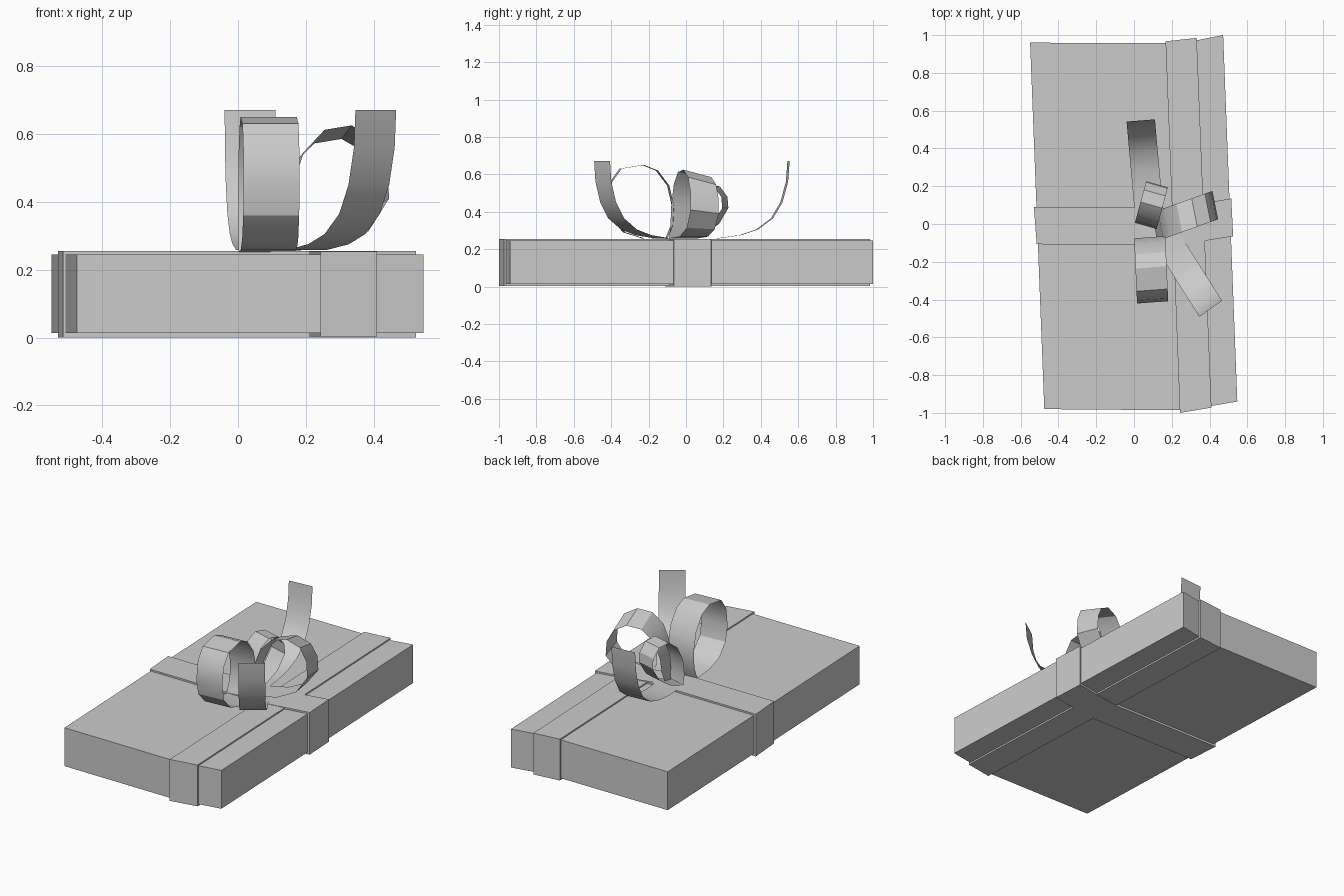
import bpy
from mathutils import Vector


def make(name, verts, faces):
    mesh = bpy.data.meshes.new(name)
    mesh.from_pydata(verts, [], faces)
    mesh.update()
    ob = bpy.data.objects.new(name, mesh)
    bpy.context.collection.objects.link(ob)
    return ob


def prism(name, outline, z0, z1):
    """Extrude a clockwise outline (seen from above) between two heights."""
    n = len(outline)
    verts = [(x, y, z0) for x, y in outline] + [(x, y, z1) for x, y in outline]
    faces = [tuple(range(n)), tuple(range(2 * n - 1, n - 1, -1))]
    faces += [(i, i + n, (i + 1) % n + n, (i + 1) % n) for i in range(n)]
    return make(name, verts, faces)


def strip(name, profile, origin, heading, across, lean=0.0):
    """Ribbon strip: profile of (distance, z) swept across its width.
    Lean tips the strip's width as it rises above the lid."""
    o, d, w = Vector(origin), Vector(heading), Vector(across) / 2
    verts, faces = [], []
    for t, z in profile:
        c = o + d * t
        dz = lean * min(1.0, (z - 0.255) / 0.3)
        verts += [(c.x - w.x, c.y - w.y, z - dz), (c.x + w.x, c.y + w.y, z + dz)]
    for i in range(len(profile) - 1):
        faces.append((2 * i, 2 * i + 1, 2 * i + 3, 2 * i + 2))
    ob = make(name, verts, faces)
    bpy.ops.object.select_all(action='DESELECT')
    ob.select_set(True)
    bpy.context.view_layer.objects.active = ob
    bpy.ops.object.shade_smooth_by_angle(angle=0.52)
    return ob


# Flat box, slightly twisted and bent along the lengthwise ribbon
prism("box", [(-0.55, 0.96), (0.17, 0.957), (0.333, 0.973), (0.472, 1.0),
              (0.547, -0.94), (0.41, -0.963), (0.245, -0.986), (-0.475, -0.98)],
      0.013, 0.245)

# Ribbon bands wrapped round the box
prism("lengthwise_band", [(0.167, 0.967), (0.332, 0.985),
                          (0.41, -0.972), (0.243, -1.0)], 0.003, 0.253)
prism("cross_band", [(-0.53, 0.09), (0.205, 0.085), (0.37, 0.11), (0.515, 0.135),
                     (0.525, -0.065), (0.37, -0.09), (0.22, -0.112), (-0.515, -0.107)],
      0.0, 0.255)

# Two loose ribbon tails with the same curl
tail = [(0.0, 0.257), (0.17, 0.258), (0.29, 0.275), (0.38, 0.305), (0.46, 0.365),
        (0.51, 0.45), (0.54, 0.56), (0.548, 0.67)]
strip("back_tail", tail, (0.085, 0.0, 0), (-0.09, 1.0, 0), (0.15, 0.012, 0))
strip("front_tail", tail, (0.11, 0.02, 0), (0.54, -0.855, 0), (0.12, 0.085, 0))

# Bow loops
strip("front_loop",
      [(0.05, 0.25), (0.23, 0.258), (0.33, 0.29), (0.395, 0.36), (0.415, 0.45),
       (0.4, 0.56), (0.35, 0.63), (0.23, 0.65), (0.155, 0.62), (0.095, 0.54),
       (0.07, 0.43), (0.075, 0.33), (0.105, 0.255)],
      (0.08, 0.0, 0), (0.045, -1.0, 0), (0.165, 0.012, 0))
strip("right_loop",
      [(0.0, 0.257), (0.16, 0.268), (0.26, 0.31), (0.32, 0.4), (0.315, 0.49),
       (0.28, 0.565), (0.21, 0.605), (0.13, 0.592), (0.07, 0.53),
       (0.03, 0.42), (0.02, 0.33), (0.0, 0.26)],
      (0.11, -0.015, 0), (1.0, 0.36, 0), (-0.03, 0.15, 0), -0.02)
strip("back_loop",
      [(0.0, 0.257), (0.09, 0.285), (0.16, 0.335), (0.21, 0.42), (0.205, 0.48),
       (0.165, 0.535), (0.1, 0.545), (0.04, 0.5), (0.0, 0.41), (-0.01, 0.32),
       (0.0, 0.26)],
      (0.065, 0.0, 0), (0.27, 1.0, 0), (0.115, -0.033, 0))
